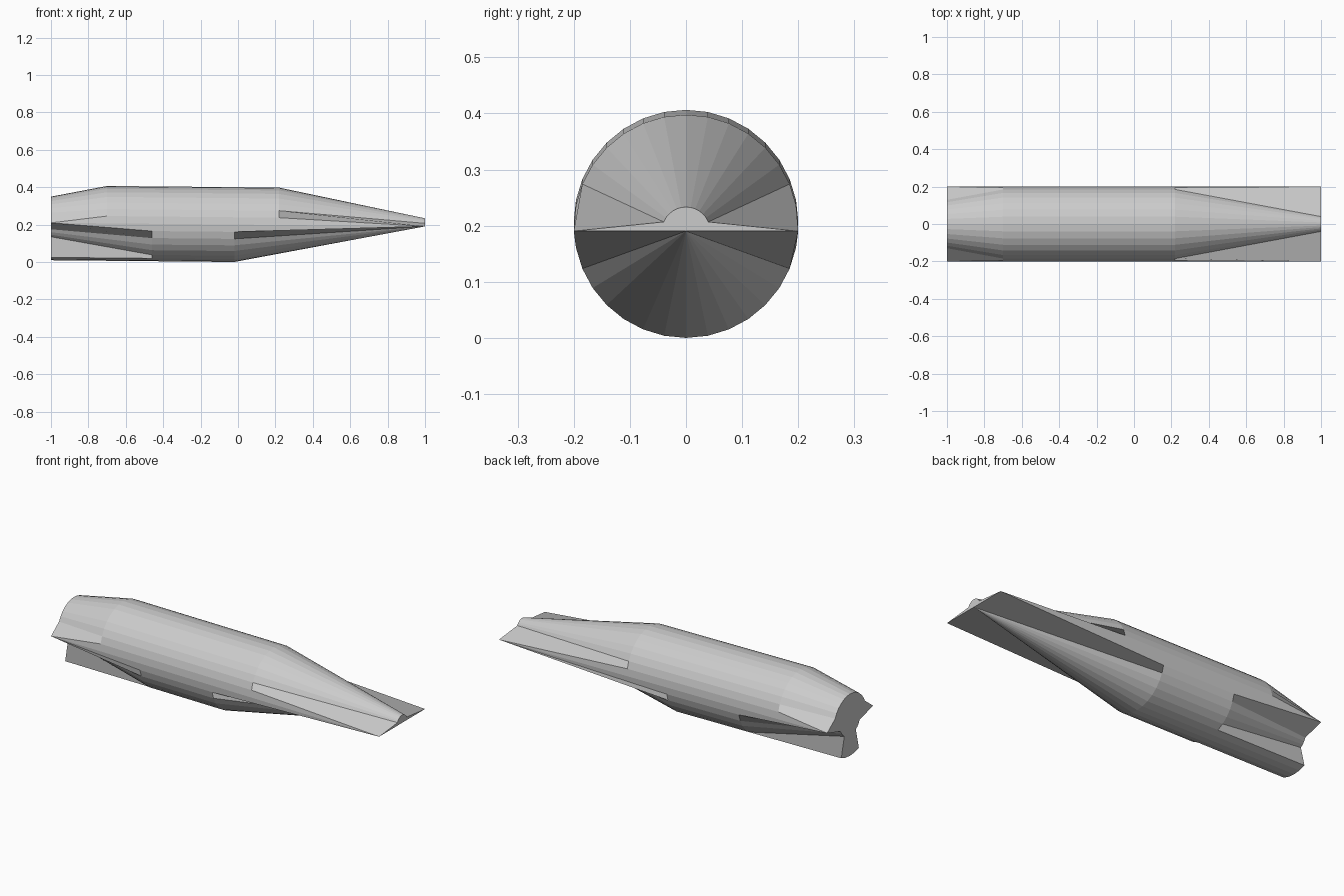
import bpy, bmesh, math

if "Cube" in bpy.data.objects:
    bpy.data.objects.remove(bpy.data.objects["Cube"])

SIDES, R = 32, 0.2

def axis_z(x):
    # hull axis is pitched very slightly nose-down
    return 0.2 - 0.0095 * (x + 0.02)

def ring_point(x, k, r):
    a = 2 * math.pi * k / SIDES
    return (x, r * math.cos(a), axis_z(x) + r * math.sin(a))

def rail(k):
    """Four points along the hull for ring position k (0 = +y side, 8 = top, 24 = keel)."""
    d = min(k % 16, 16 - k % 16)          # steps away from the horizontal plane
    upper = 0 < k < 16
    if d == 0:                            # side line
        x1, x2 = -0.58, 0.1
    elif upper:
        x1, x2 = -0.7, 0.22
    else:
        x1, x2 = -0.46, -0.02
    if d <= 1:                            # gathers into the fin tips
        side = 1 if k in (31, 0, 1) else -1
        tail = (-1, side * R, axis_z(-1))
        nose = (1, side * R, axis_z(1))
    elif upper:                           # domed back, tapered both ways
        tail, nose = ring_point(-1, k, 0.14), ring_point(1, k, 0.043)
    else:                                 # keel stays full, hollows between keel and fins
        tail = ring_point(-1, k, R if d >= 6 else 0.09)
        nose = (1, 0, axis_z(1))
    return [tail, ring_point(x1, k, R), ring_point(x2, k, R), nose]

# hull: lofted rails with end caps, collapsed points merged
bm = bmesh.new()
rails = [[bm.verts.new(p) for p in rail(k)] for k in range(SIDES)]
for k in range(SIDES):
    a, b = rails[k], rails[(k + 1) % SIDES]
    for i in range(3):
        bm.faces.new((a[i], a[i + 1], b[i + 1], b[i]))
bm.faces.new([r[0] for r in rails])
bm.faces.new([r[3] for r in reversed(rails)])
bmesh.ops.remove_doubles(bm, verts=bm.verts[:], dist=0.0005)
bmesh.ops.recalc_face_normals(bm, faces=bm.faces[:])
mesh = bpy.data.meshes.new("finned_hull")
bm.to_mesh(mesh)
bm.free()
bpy.context.collection.objects.link(bpy.data.objects.new("finned_hull", mesh))
